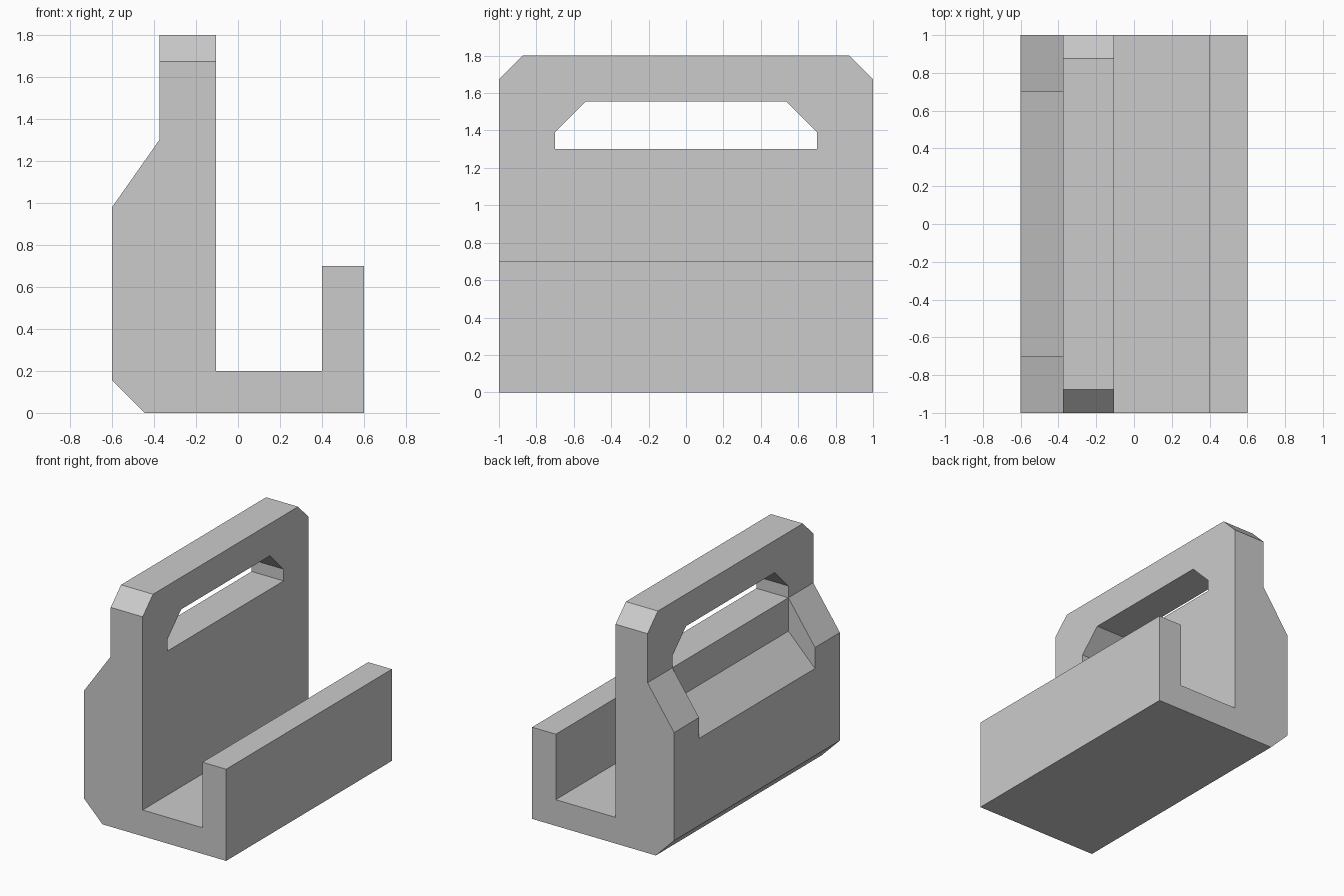
import bpy
import bmesh
from mathutils import Vector

cube = bpy.data.objects.get("Cube")
if cube:
    bpy.data.objects.remove(cube, do_unlink=True)

grey = bpy.data.materials.new("plain grey")
grey.use_nodes = True
colour = (0.6, 0.6, 0.6, 1)
grey.diffuse_color = colour
grey.node_tree.nodes["Principled BSDF"].inputs["Base Color"].default_value = colour


def prism(name, outline, axis, start, end):
    """Extrude an outline along axis; 'y' takes (x, z) points, 'x' takes (y, z)."""
    def place(a, b, d):
        return (a, d, b) if axis == "y" else (d, a, b)
    bm = bmesh.new()
    face = bm.faces.new([bm.verts.new(place(a, b, start)) for a, b in outline])
    result = bmesh.ops.extrude_face_region(bm, geom=[face])
    moved = [v for v in result["geom"] if isinstance(v, bmesh.types.BMVert)]
    offset = Vector(place(0, 0, end - start))
    bmesh.ops.translate(bm, verts=moved, vec=offset)
    bmesh.ops.recalc_face_normals(bm, faces=bm.faces)
    mesh = bpy.data.meshes.new(name)
    bm.to_mesh(mesh)
    bm.free()
    mesh.materials.append(grey)
    obj = bpy.data.objects.new(name, mesh)
    bpy.context.collection.objects.link(obj)
    return obj


def cut(target, cutter):
    cutter.hide_render = True
    cutter.hide_set(True)
    cutter.display_type = "WIRE"
    mod = target.modifiers.new(cutter.name, "BOOLEAN")
    mod.operation = "DIFFERENCE"
    mod.solver = "EXACT"
    mod.object = cutter


# Hook-shaped bracket: tall back, floor and low lip
profile = [(-0.445, 0), (0.6, 0), (0.6, 0.7), (0.4, 0.7), (0.4, 0.2), (-0.105, 0.2),
           (-0.105, 1.8), (-0.375, 1.8), (-0.375, 1.3), (-0.6, 0.98), (-0.6, 0.155)]
bracket = prism("hook_bracket", profile, "y", -1, 1)

# Chamfered top corners
for name, s in (("front", -1), ("rear", 1)):
    corner = [(s * 0.775, 1.9), (s * 1.1, 1.9), (s * 1.1, 1.575)]
    cut(bracket, prism(name + "_corner_cutter", corner, "x", -0.8, 0.2))

# Hand slot through the tall back
slot = [(-0.7, 1.3), (0.7, 1.3), (0.7, 1.39), (0.535, 1.555), (-0.535, 1.555), (-0.7, 1.39)]
cut(bracket, prism("hand_slot_cutter", slot, "x", -0.8, 0.2))

# Finger recess sunk into the sloped shoulder below the slot
recess = [(-0.375, 1.3), (-0.375, 1.045), (-0.8, 0.62), (-0.8, 1.3)]
cut(bracket, prism("finger_recess_cutter", recess, "y", -0.7, 0.7))
